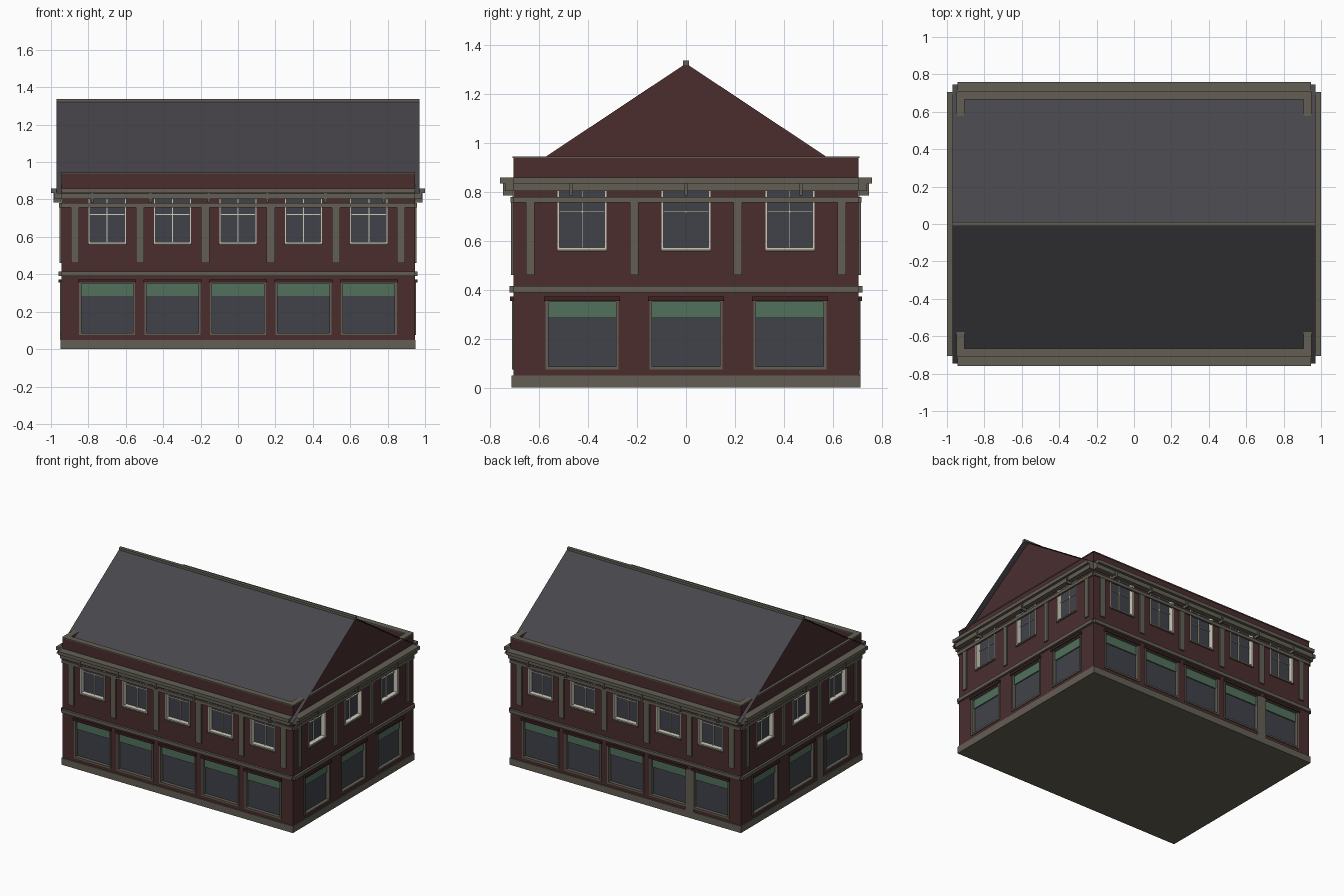
import bpy, bmesh
from math import pi
from mathutils import Matrix, Vector

cube = bpy.data.objects.get("Cube")
if cube:
    bpy.data.objects.remove(cube)


def material(name, r, g, b):
    m = bpy.data.materials.new(name)
    m.use_nodes = True
    m.diffuse_color = (r, g, b, 1)
    bsdf = next(n for n in m.node_tree.nodes if n.type == "BSDF_PRINCIPLED")
    bsdf.inputs["Base Color"].default_value = (r, g, b, 1)
    bsdf.inputs["Roughness"].default_value = 0.8
    return m


BRICK = material("dark red brick", 0.069, 0.027, 0.028)
LINTEL = material("deep red trim", 0.045, 0.015, 0.017)
STONE = material("grey olive stone", 0.125, 0.114, 0.088)
SLATE = material("grey slate", 0.063, 0.060, 0.070)
GLASS = material("dark glass", 0.053, 0.055, 0.067)
GREEN = material("muted green", 0.084, 0.160, 0.107)
CREAM = material("pale cream", 0.62, 0.60, 0.50)

parts = {}   # part name -> (bmesh, material)


def box(name, mat, x, y, z, turn=0):
    """Add a box given three (low, high) ranges, turned about z."""
    bm = parts.setdefault(name, (bmesh.new(), mat))[0]
    lo, hi = zip(x, y, z)
    size = [b - a for a, b in zip(lo, hi)]
    mid = [(a + b) / 2 for a, b in zip(lo, hi)]
    mtx = Matrix.Rotation(turn, 4, "Z") @ Matrix.Translation(mid) @ Matrix.Diagonal((*size, 1))
    bmesh.ops.create_cube(bm, size=1, matrix=mtx)


def finish(name, bm, mat):
    mesh = bpy.data.meshes.new(name)
    bm.to_mesh(mesh)
    bm.free()
    mesh.materials.append(mat)
    ob = bpy.data.objects.new(name, mesh)
    bpy.context.collection.objects.link(ob)
    return ob


HX, HY = 0.945, 0.705          # half length and half depth of the walls
TOP = 0.945                    # parapet height
EAVE = 0.86

# Main walls and plinth
box("walls", BRICK, (-HX, HX), (-HY, HY), (0.02, EAVE))
box("plinth", STONE, (-HX - .005, HX + .005), (-HY - .008, HY + .008), (0, 0.05))


def facade(turn, half, dist, bays, posts, post_w, brackets):
    """Dress one side; u runs along the wall, d outward from it."""

    def add(name, mat, u, d, z):
        box(name, mat, u, (-dist - d[1], -dist - d[0]), z, turn)

    def frame(name, mat, u, hw, z, t, d):
        add(name, mat, (u - hw, u - hw + t), d, z)
        add(name, mat, (u + hw - t, u + hw), d, z)
        add(name, mat, (u - hw + t, u + hw - t), d, (z[0], z[0] + t))
        add(name, mat, (u - hw + t, u + hw - t), d, (z[1] - t, z[1]))

    for u in bays:
        # Shop window with green transom and trim over it
        hw, z = 0.15, (0.075, 0.362)
        add("cutter", BRICK, (u - hw, u + hw), (-0.03, 0.05), z)
        frame("shop_frames", STONE, u, hw, z, 0.012, (-0.03, 0.006))
        add("shop_glass", GLASS, (u - hw, u + hw), (-0.032, -0.02), z)
        add("shop_transoms", GREEN, (u - hw + .012, u + hw - .012), (-0.021, -0.012), (0.285, 0.35))
        add("shop_lintels", LINTEL, (u - hw - .005, u + hw + .005), (-0.001, 0.014), (0.355, 0.373))
        # Upper window, deeply set in a pale frame
        hw, z = 0.1, (0.565, 0.825)
        add("cutter", BRICK, (u - hw, u + hw), (-0.04, 0.05), z)
        frame("window_frames", CREAM, u, hw, z, 0.008, (-0.04, 0.004))
        add("window_glass", GLASS, (u - hw, u + hw), (-0.042, -0.03), z)
        add("window_bars", CREAM, (u - .003, u + .003), (-0.03, -0.022), z)
        add("window_bars", CREAM, (u - hw, u + hw), (-0.03, -0.022), (0.717, 0.723))
        add("window_sills", STONE, (u - hw - .003, u + hw + .003), (-0.005, 0.01), (0.556, 0.565))
    # Pilasters
    for u in posts:
        add("pilasters", STONE, (u - post_w / 2, u + post_w / 2), (-0.002, 0.01), (0.46, 0.76))
    # Belts and cornice, each as long as its wall
    wide = (-half, half)
    add("belt_courses", STONE, wide, (-0.002, 0.016), (0.39, 0.415))
    add("belt_courses", STONE, wide, (-0.002, 0.012), (0.757, 0.78))
    add("cornice", STONE, wide, (-0.002, 0.035), (0.803, 0.835))
    add("cornice", STONE, wide, (-0.002, 0.055), (0.835, EAVE))
    for u in brackets:
        add("brackets", STONE, (u - .007, u + .007), (-0.002, 0.042), (0.785, 0.835))
    # Parapet wall and coping
    add("parapet", BRICK, wide, (-0.035, 0), (EAVE - .01, TOP - .007))
    add("parapet_coping", STONE, wide, (-0.04, 0.004), (TOP - .007, TOP))


long_bays = [-0.7, -0.35, 0, 0.35, 0.7]
long_posts = [-0.872, -0.525, -0.175, 0.175, 0.525, 0.872]
long_brackets = [-0.78, -0.468, -0.156, 0.156, 0.468, 0.78]
short_bays = [-0.425, 0, 0.425]
short_posts = [-0.637, -0.212, 0.212, 0.637]
for k in range(2):
    facade(k * pi, HX, HY, long_bays, long_posts, 0.043, long_brackets)
    facade(k * pi + pi / 2, HY, HX, short_bays, short_posts, 0.035, [-0.47, 0, 0.47])

# Service panels on the back and right-hand walls
box("service_panels", STONE, (0.49, 0.56), (-HY - .008, -HY), (0.05, 0.36), pi)
box("service_panels", STONE, (0.18, 0.25), (-HX - .008, -HX), (0.05, 0.36), 1.5 * pi)

# Ridge cap
box("ridge_cap", STONE, (-0.97, 0.97), (-0.012, 0.012), (1.315, 1.337))

made = {n: finish(n, bm, m) for n, (bm, m) in parts.items()}

# Window recesses cut into the walls
cutter = made["cutter"]
cutter.hide_render = True
cutter.hide_viewport = True
cutter.display_type = "WIRE"
mod = made["walls"].modifiers.new("recesses", "BOOLEAN")
mod.operation = "DIFFERENCE"
mod.solver = "EXACT"
mod.object = cutter

# Gable attic: a triangle drawn along x
APEX, SLOPE = 1.328, 0.664


def ridge_profile(bm, x, half, drop):
    return [bm.verts.new((x, y, APEX - drop - SLOPE * abs(y))) for y in (-half, 0, half)]


bm = bmesh.new()
face = bm.faces.new(ridge_profile(bm, -0.93, 0.69, 0.003))
out = bmesh.ops.extrude_face_region(bm, geom=[face])
bmesh.ops.translate(bm, vec=Vector((1.86, 0, 0)),
                    verts=[v for v in out["geom"] if isinstance(v, bmesh.types.BMVert)])
bmesh.ops.recalc_face_normals(bm, faces=bm.faces)
finish("attic_gables", bm, BRICK)

# Roof slopes: thin sheets overhanging the gables
bm = bmesh.new()
a, b = ridge_profile(bm, -0.97, 0.745, 0), ridge_profile(bm, 0.97, 0.745, 0)
for i in range(2):
    bm.faces.new((a[i], b[i], b[i + 1], a[i + 1]))
finish("roof_slopes", bm, SLATE)
